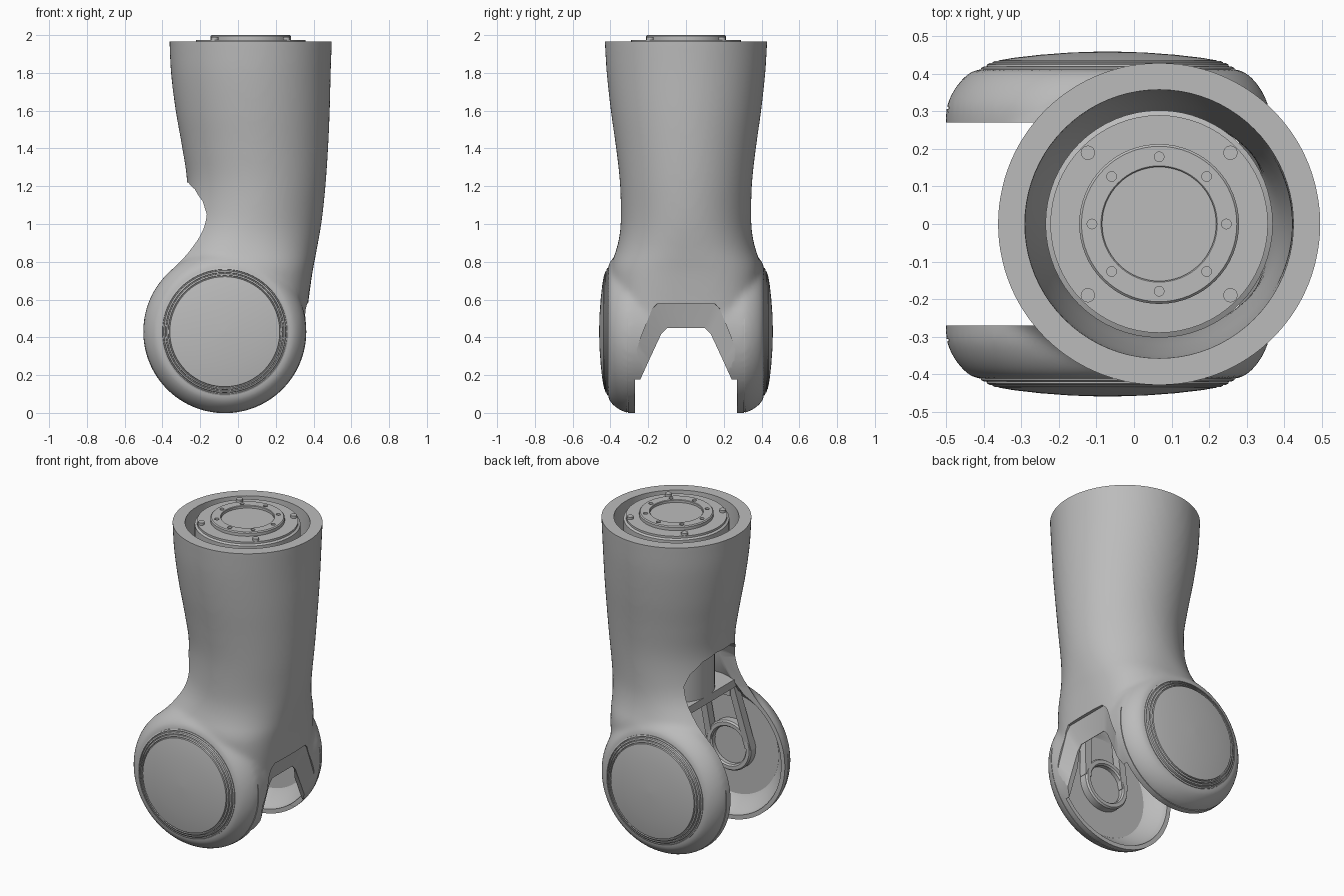
import bpy, math
import bmesh

cube = bpy.data.objects.get("Cube")
if cube:
    bpy.data.objects.remove(cube, do_unlink=True)

grey = bpy.data.materials.new("satin grey")
grey.use_nodes = True
COLOUR = (0.5, 0.5, 0.5, 1)
grey.diffuse_color = COLOUR
grey.node_tree.nodes["Principled BSDF"].inputs["Base Color"].default_value = COLOUR

AXLE = (-0.07, 0.43)      # x, z of the fork axle
TUBE_X = 0.067            # x of the upper tube axis


def loft(name, rings):
    """Skin a list of equal-length point rings and cap both ends."""
    bm = bmesh.new()
    rows = [[bm.verts.new(p) for p in ring] for ring in rings]
    n = len(rows[0])
    for a, b in zip(rows, rows[1:]):
        for i in range(n):
            bm.faces.new((a[i], a[(i + 1) % n], b[(i + 1) % n], b[i]))
    bm.faces.new(rows[0])
    bm.faces.new(rows[-1])
    bmesh.ops.recalc_face_normals(bm, faces=bm.faces)
    mesh = bpy.data.meshes.new(name)
    bm.to_mesh(mesh)
    bm.free()
    mesh.materials.append(grey)
    obj = bpy.data.objects.new(name, mesh)
    bpy.context.collection.objects.link(obj)
    return obj


def lathe_z(name, profile, x=TUBE_X, y=0, n=64):
    turn = [2 * math.pi * i / n for i in range(n)]
    return loft(name, [[(x + r * math.cos(t), y + r * math.sin(t), z) for t in turn]
                       for r, z in profile])


def lathe_y(name, profile, side=1, n=96):
    turn = [2 * math.pi * i / n for i in range(n)]
    return loft(name, [[(AXLE[0] + r * math.cos(t), side * y, AXLE[1] + r * math.sin(t))
                        for t in turn] for r, y in profile])


def across_x(name, stations):
    """Symmetric yz outline (half given) swept through x stations."""
    return loft(name, [[(x, y, z) for y, z in half] + [(x, -y, z) for y, z in reversed(half)]
                       for x, half in stations])


def box(name, x0, x1, y0, y1, z0, z1):
    return loft(name, [[(x0, y0, z), (x1, y0, z), (x1, y1, z), (x0, y1, z)] for z in (z0, z1)])


def modify(obj, kind, **settings):
    mod = obj.modifiers.new(kind.lower(), kind)
    for key, value in settings.items():
        setattr(mod, key, value)
    select(obj)
    bpy.ops.object.modifier_apply(modifier=mod.name)


def select(obj):
    bpy.ops.object.select_all(action='DESELECT')
    obj.select_set(True)
    bpy.context.view_layer.objects.active = obj


def boolean(obj, tool, operation='DIFFERENCE'):
    modify(obj, 'BOOLEAN', operation=operation, solver='EXACT', object=tool)
    bpy.data.objects.remove(tool, do_unlink=True)


def smooth(obj, angle=32):
    select(obj)
    bpy.ops.object.shade_smooth_by_angle(angle=math.radians(angle))


# Tube sections: z, left x, right x, half depth, squareness
SECTIONS = [(0.30, -0.40, 0.325, 0.375, 3.6), (0.45, -0.44, 0.355, 0.388, 3.6),
            (0.60, -0.43, 0.374, 0.397, 3.2),
            (0.75, -0.39, 0.395, 0.402, 2.7), (0.80, -0.375, 0.405, 0.392, 2.5),
            (0.86, -0.35, 0.416, 0.370, 2.3), (0.95, -0.31, 0.433, 0.350, 2.1),
            (1.05, -0.285, 0.448, 0.345, 2), (1.22, -0.27, 0.465, 0.350, 2),
            (1.40, -0.295, 0.477, 0.370, 2), (1.60, -0.33, 0.486, 0.398, 2),
            (1.80, -0.355, 0.491, 0.420, 2), (1.965, -0.363, 0.497, 0.430, 2)]
BOTTOM, TOP = SECTIONS[0][0], SECTIONS[-1][0]


def section_at(z):
    """Smoothly interpolate the section table."""
    keys = SECTIONS
    i = max(k for k in range(len(keys) - 1) if keys[k][0] <= z or k == 0)
    p0, p1, p2, p3 = (keys[min(max(k, 0), len(keys) - 1)] for k in range(i - 1, i + 3))
    d = p2[0] - p1[0]
    t = (z - p1[0]) / d
    out = []
    for c in range(1, 5):
        m1 = (p2[c] - p0[c]) / (p2[0] - p0[0]) * d
        m2 = (p3[c] - p1[c]) / (p3[0] - p1[0]) * d
        out.append((2*t**3 - 3*t*t + 1) * p1[c] + (t**3 - 2*t*t + t) * m1
                   + (3*t*t - 2*t**3) * p2[c] + (t**3 - t*t) * m2)
    return out


def tube_ring(z, inset, height=None, n=80):
    left, right, depth, power = section_at(z)
    cx, hx, hy = (left + right) / 2, (right - left) / 2 - inset, depth - inset
    ring = []
    for i in range(n):
        c, s = math.cos(2 * math.pi * i / n), math.sin(2 * math.pi * i / n)
        ring.append((cx + hx * math.copysign(abs(c) ** (2 / power), c),
                     hy * math.copysign(abs(s) ** (2 / power), s), height or z))
    return ring


def tube(name, low_inset, high_inset, steps=40):
    """Loft of the tube sections, running on straight above the rim."""
    rings = []
    for i in range(steps + 1):
        t = i / steps
        rings.append(tube_ring(BOTTOM + (TOP - BOTTOM) * t,
                               low_inset + (high_inset - low_inset) * t))
    return loft(name, rings + [tube_ring(TOP, high_inset, TOP + 0.15)])


# Outer shell: tube and rounded fork barrel blended into one skin, rim cut flat
shell = tube("arm_shell", 0, 0)
edge = [(0.345, 0.414), (0.365, 0.406), (0.388, 0.387), (0.409, 0.36), (0.424, 0.33),
        (0.432, 0.308), (0.432, 0.27)]
barrel = [(r, -y) for r, y in edge] + [(r, y) for r, y in reversed(edge)]
boolean(shell, lathe_y("barrel", barrel), 'UNION')
modify(shell, 'REMESH', mode='VOXEL', voxel_size=0.015)
modify(shell, 'SMOOTH', factor=0.5, iterations=12)
boolean(shell, box("rim_cut", -1, 1, -1, 1, TOP, TOP + 0.5))

# Hollow interior, gap between the fork arms, back arch and front notch
boolean(shell, tube("hollow", 0.045, 0.072))
boolean(shell, across_x("arch", [(x, [(0.27, -0.1), (0.27, 0.86), (0.255, 1.05), (0.225, 1.12),
                                     (0.16, 1.185), (0.07, 1.22)]) for x in (-0.8, 0)]))
boolean(shell, box("gap", -0.6, 0.28, -0.271, 0.271, -0.1, 0.85))
inner = [(0.272, -0.1), (0.272, 0.1), (0.245, 0.17), (0.195, 0.28), (0.13, 0.42), (0.1, 0.45)]
outer = [(0.305, -0.1), (0.305, 0.1), (0.295, 0.21), (0.25, 0.37), (0.18, 0.55), (0.15, 0.58)]
boolean(shell, across_x("notch", [(0.1, inner), (0.31, inner), (0.352, outer), (0.7, outer)]))

for side in (-1, 1):
    # Dished pocket on the inside of each arm, and a seam line round its lower rim
    boolean(shell, lathe_y("pocket", [(0.405, 0.262), (0.405, 0.28), (0.39, 0.305),
                                      (0.33, 0.365), (0.315, 0.375)], side))
    seam = lathe_y("seam", [(0.45, 0.306), (0.45, 0.312)], side)
    boolean(seam, lathe_y("seam_core", [(0.425, 0.29), (0.425, 0.33)], side))
    boolean(seam, box("seam_limit", -1, 1, -1, 1, 0.5, 1))
    boolean(shell, seam)
smooth(shell)

for side, label in ((-1, "front"), (1, "rear")):
    # Domed cover with fine stepped rings
    steps = [(0.338, 0.38)]
    for r, y in ((0.338, 0.416), (0.322, 0.425), (0.307, 0.431)):
        steps += [(r, y), (r - 0.008, y + 0.004), (r - 0.010, y - 0.004), (r - 0.014, y - 0.004)]
    dome = [(0.291, 0.436), (0.25, 0.443), (0.18, 0.451), (0.1, 0.457), (0.01, 0.46)]
    smooth(lathe_y(label + "_cover", steps + dome, side))

    # Bearing ring facing the gap
    smooth(lathe_y(label + "_bearing_ring", [(0.155, 0.38), (0.155, 0.33), (0.147, 0.32),
                   (0.125, 0.32), (0.117, 0.33), (0.117, 0.355), (0.01, 0.355)], side))

    # Struts rising from the bearing ring to the platform
    for sign in (-1, 1):
        foot, head = AXLE[0] + sign * 0.135, sign * 0.11
        loft(label + "_strut", [[(x - 0.022, side * y, z), (x + 0.022, side * y, z),
                                 (x + 0.022, side * (y + 0.05), z),
                                 (x - 0.022, side * (y + 0.05), z)]
                                for x, y, z in ((foot, 0.325, 0.44), (head, 0.28, 0.86))])
    box(label + "_strut_bridge", -0.11, 0.13, side * 0.28, side * 0.32, 0.77, 0.87)

# Platform carrying the drive
box("platform", -0.15, 0.24, -0.3, 0.3, 0.84, 0.89)

# Drive body and flange inside the tube
smooth(lathe_z("drive_body", [(0.22, 0.88), (0.22, 1.5), (0.303, 1.62), (0.303, 1.955),
                              (0.29, 1.962), (0.29, 1.975), (0.2, 1.975)]))

# Output ring with eight screw holes
ring = lathe_z("output_ring", [(0.213, 1.965), (0.213, 1.994), (0.207, 2.0), (0.155, 2.0),
                               (0.152, 1.997), (0.152, 1.983)])
for i in range(8):
    a = math.pi * i / 4
    boolean(ring, lathe_z("hole", [(0.013, 1.985), (0.013, 2.05)], TUBE_X + 0.179 * math.cos(a),
                          0.179 * math.sin(a), 16))
smooth(ring)

# Four studs on the flange
for sx in (-1, 1):
    for sy in (-1, 1):
        smooth(lathe_z("flange_stud", [(0.019, 1.94), (0.019, 1.99)], TUBE_X + sx * 0.19,
                       sy * 0.19, 20))
